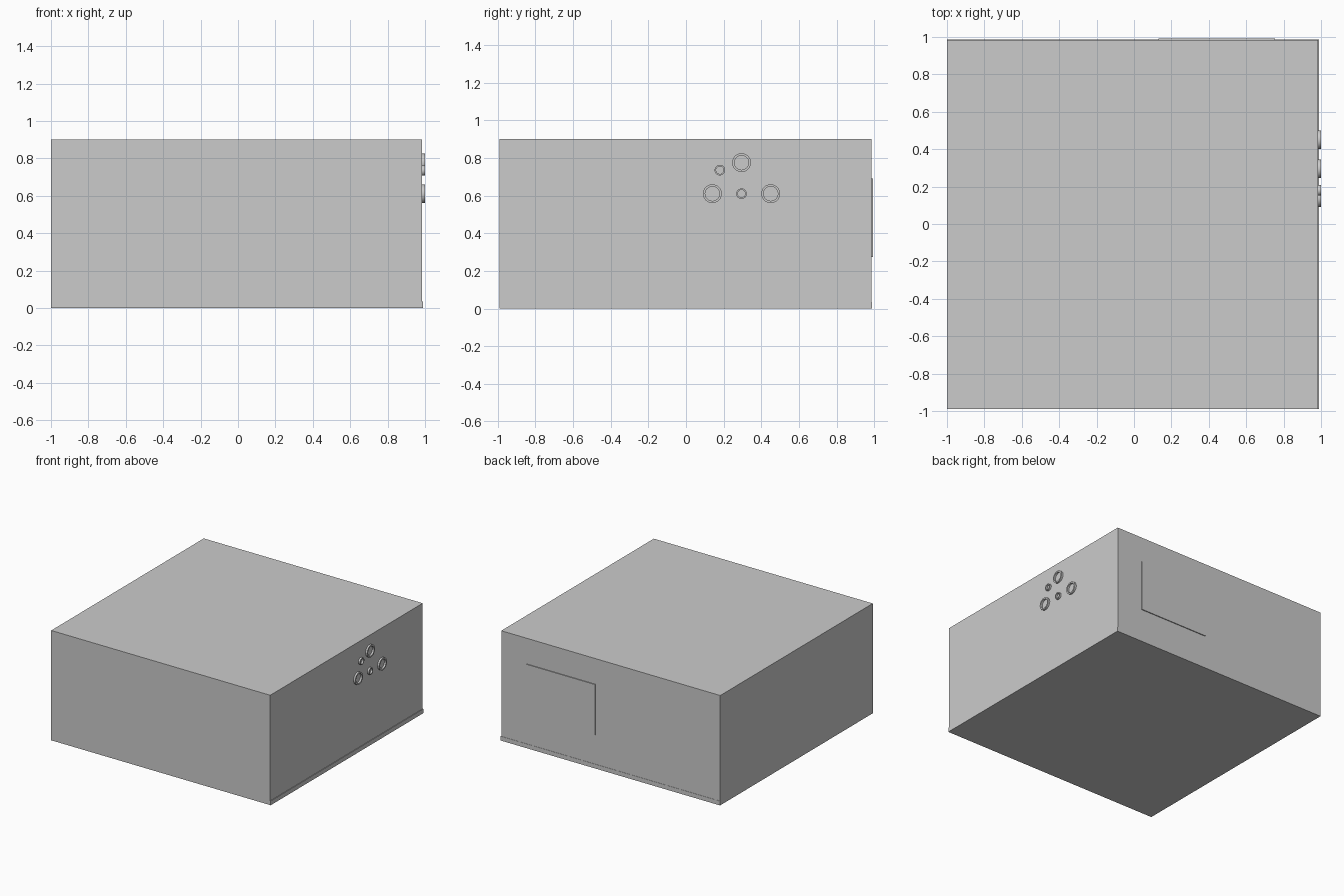
import bpy, bmesh
from mathutils import Matrix, Vector

if "Cube" in bpy.data.objects:
    bpy.data.objects.remove(bpy.data.objects["Cube"])


def box(name, lo, hi):
    bm = bmesh.new()
    lo, hi = Vector(lo), Vector(hi)
    size = hi - lo
    bmesh.ops.create_cube(bm, size=1, matrix=Matrix.Translation((lo + hi) / 2) @ Matrix.Diagonal((*size, 1)))
    mesh = bpy.data.meshes.new(name)
    bm.to_mesh(mesh)
    bm.free()
    ob = bpy.data.objects.new(name, mesh)
    bpy.context.collection.objects.link(ob)
    return ob


def ring(name, y, z, r, wall, x0=0.98, x1=1.0, n=32):
    # Short tube whose axis runs along x, built by spinning its wall section
    bm = bmesh.new()
    pts = [(x0, r), (x1, r), (x1, r - wall), (x0, r - wall)]
    verts = [bm.verts.new((x, y + q, z)) for x, q in pts]
    edges = [bm.edges.new((verts[i], verts[(i + 1) % 4])) for i in range(4)]
    bmesh.ops.spin(bm, geom=verts + edges, cent=(0, y, z), axis=(1, 0, 0),
                   angle=6.283185307, steps=n, use_duplicate=False)
    bmesh.ops.remove_doubles(bm, verts=bm.verts, dist=1e-4)
    bmesh.ops.recalc_face_normals(bm, faces=bm.faces)
    mesh = bpy.data.meshes.new(name)
    bm.to_mesh(mesh)
    bm.free()
    ob = bpy.data.objects.new(name, mesh)
    bpy.context.collection.objects.link(ob)
    bpy.context.view_layer.objects.active = ob
    ob.select_set(True)
    bpy.ops.object.shade_smooth_by_angle()
    ob.select_set(False)


# Main body and the slightly wider base strip
box("body", (-1.0, -0.99, 0.01), (0.985, 0.985, 0.9))
box("base_strip", (-1.0, -0.99, 0.0), (0.99, 0.987, 0.035))

# Thin panel on the back wall
box("back_panel", (0.13, 0.98, 0.275), (0.755, 0.992, 0.69))

# Ports on the right wall: three large, two small
for i, (y, z) in enumerate([(0.295, 0.775), (0.45, 0.61), (0.14, 0.61)]):
    ring(f"large_port_{i + 1}", y, z, 0.05, 0.012)
for i, (y, z) in enumerate([(0.18, 0.735), (0.295, 0.61)]):
    ring(f"small_port_{i + 1}", y, z, 0.028, 0.008)
